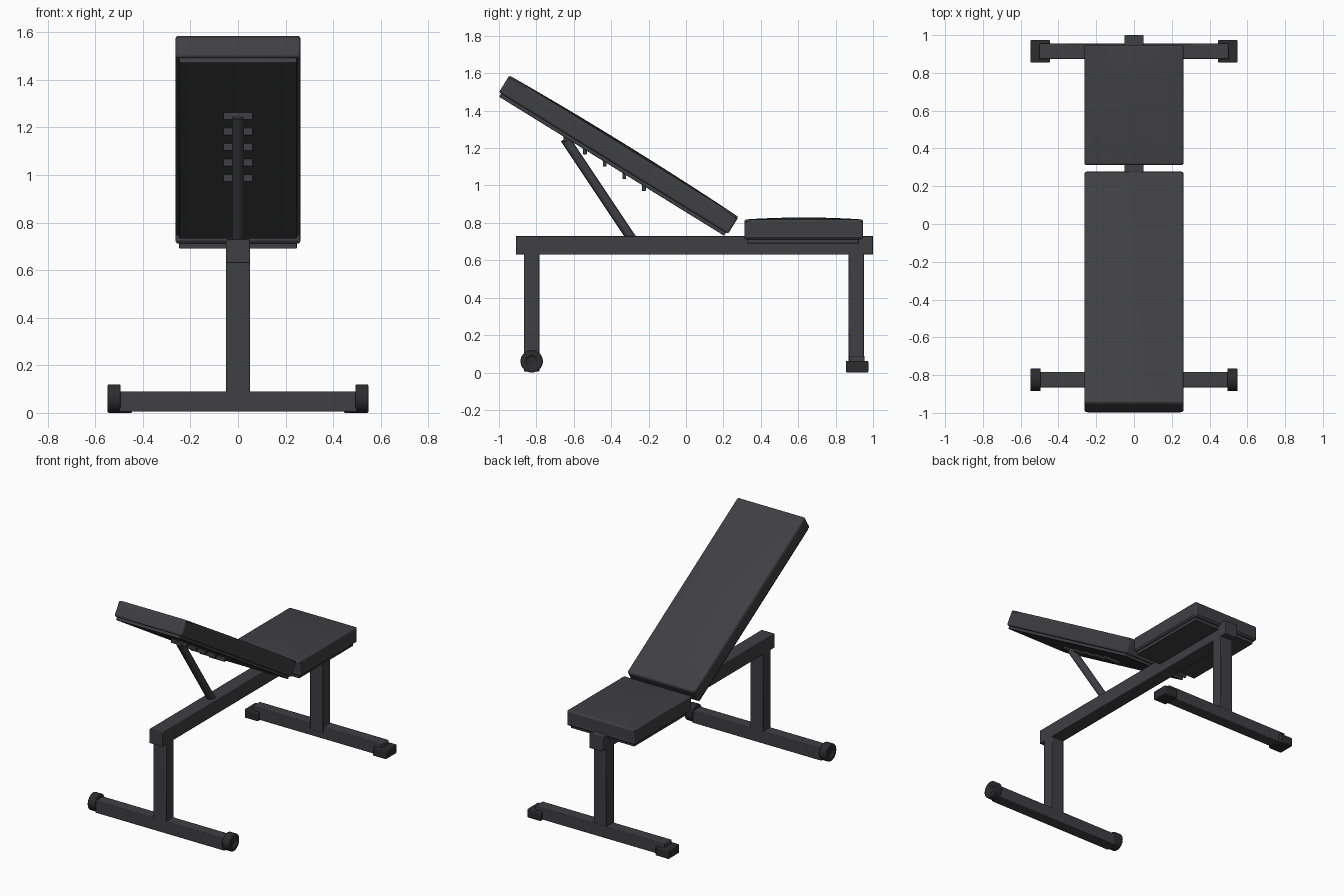
import bpy, bmesh, math
from mathutils import Matrix, Vector

if "Cube" in bpy.data.objects:
    bpy.data.objects.remove(bpy.data.objects["Cube"])

def material(name, c):
    m = bpy.data.materials.new(name)
    m.diffuse_color = (*c, 1)
    m.use_nodes = True
    m.node_tree.nodes["Principled BSDF"].inputs["Base Color"].default_value = m.diffuse_color
    return m

STEEL = material("dark_steel", (0.05, 0.05, 0.054))
VINYL = material("black_vinyl", (0.05, 0.05, 0.054))
RUBBER = material("rubber", (0.025, 0.025, 0.027))

def finish(name, bm, mat, bevel=0, segments=2, matrix=None):
    me = bpy.data.meshes.new(name)
    bmesh.ops.recalc_face_normals(bm, faces=bm.faces[:])
    bm.to_mesh(me)
    bm.free()
    ob = bpy.data.objects.new(name, me)
    bpy.context.collection.objects.link(ob)
    me.materials.append(mat)
    if matrix:
        ob.matrix_world = matrix
    if bevel:
        mod = ob.modifiers.new("bevel", 'BEVEL')
        mod.width, mod.segments = bevel, segments
        mod.limit_method, mod.angle_limit = 'ANGLE', math.radians(40)
    bpy.ops.object.select_all(action='DESELECT')
    ob.select_set(True)
    bpy.context.view_layer.objects.active = ob
    bpy.ops.object.shade_smooth_by_angle(angle=math.radians(35))
    return ob

def box(name, x, y, z, mat=STEEL, bevel=0.004, segments=2, crown=0, matrix=None):
    """Box from (min, max) ranges; crown bulges the top face."""
    bm = bmesh.new()
    bmesh.ops.create_cube(bm, size=1)
    if crown:
        bmesh.ops.subdivide_edges(bm, edges=bm.edges[:], cuts=9, use_grid_fill=True)
    for v in bm.verts:
        a, b, c = v.co
        bulge = crown * (1 - 4 * a * a) * (1 - 4 * b * b) if c > 0.49 else 0
        v.co = [(r[0] + r[1]) / 2 + t * (r[1] - r[0]) for r, t in zip((x, y, z), (a, b, c))]
        v.co.z += bulge
    return finish(name, bm, mat, bevel, segments, matrix)

# Frame: spine beam, legs and floor bars
box("main_beam", (-.05, .05), (-.91, 1.0), (.63, .73))
box("front_leg", (-.05, .05), (-.866, -.784), (.05, .64))
box("rear_leg", (-.05, .05), (.868, .952), (.05, .64))
box("front_floor_bar", (-.5, .5), (-.866, -.784), (.005, .09))
box("rear_floor_bar", (-.5, .5), (.873, .955), (.005, .088))

for side, s in (("left", -1), ("right", 1)):
    # Rubber foot under each end of the rear bar
    box(f"rear_foot_{side}", sorted((s * .445, s * .548)), (.855, .975), (0, .062),
        RUBBER, .006)
    # Wheel with recessed hub on each end of the front bar
    bm = bmesh.new()
    bmesh.ops.create_cone(bm, cap_ends=True, segments=32, radius1=.06, radius2=.06, depth=.054)
    cap = [f for f in bm.faces if f.normal.z > .9]
    bmesh.ops.inset_region(bm, faces=cap, thickness=.03)
    bmesh.ops.inset_region(bm, faces=cap, thickness=.003, depth=-.01)
    finish(f"front_wheel_{side}", bm, RUBBER, .006, 2,
           Matrix.Translation((s * .521, -.825, .06)) @ Matrix.Rotation(s * math.pi / 2, 4, 'Y'))

# Seat pad on its board
box("seat_board", (-.247, .247), (.325, .925), (.69, .72), STEEL, .003)
box("seat_cushion", (-.262, .262), (.312, .947), (.712, .818), VINYL, .022, 4, crown=.011)

# Reclined backrest: local +y runs down towards the seat
tilt = Matrix.Translation((0, -.398, 1.103)) @ Matrix.Rotation(math.radians(-31.7), 4, 'X')
box("back_board", (-.247, .247), (-.707, .707), (0, .03), STEEL, .003, matrix=tilt)
box("back_cushion", (-.262, .262), (-.72, .72), (.02, .126), VINYL, .022, 4, crown=.012, matrix=tilt)

# Support strut from beam to backrest
a, b = Vector((0, -.28, .70)), Vector((0, -.647, 1.25))
bm = bmesh.new()
bmesh.ops.create_cone(bm, cap_ends=True, segments=20, radius1=.026, radius2=.026,
                      depth=(b - a).length)
finish("support_strut", bm, STEEL, .002, 1,
       Matrix.Translation((a + b) / 2) @ (b - a).to_track_quat('Z', 'Y').to_matrix().to_4x4())

# Adjustment catches under the backrest
for i in range(5):
    y, z = -.645 + i * .105, 1.247 - i * .0655
    box(f"adjustment_catch_{i + 1}", (-.062, .062), (y - .01, y + .01), (z - .015, z + .02),
        STEEL, .002, 1)
